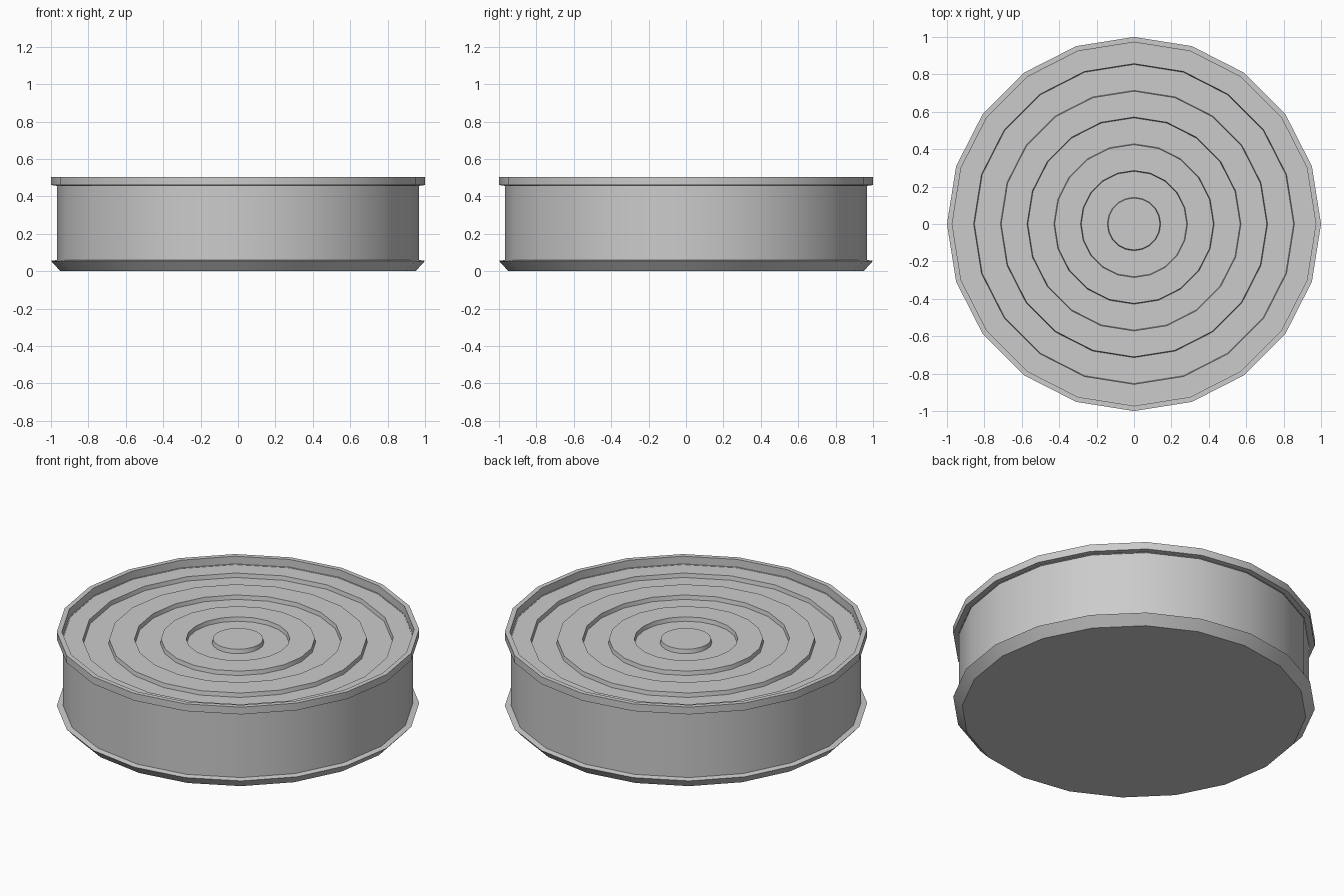
import bpy, bmesh, math

if "Cube" in bpy.data.objects:
    bpy.data.objects.remove(bpy.data.objects["Cube"])

SIDES = 20


def lathe(name, profile, angle):
    """Spin an (r, z) profile around z; end points with r = 0 are capped."""
    bm = bmesh.new()
    rings = []
    for r, z in profile:
        rings.append([bm.verts.new((r * math.cos(2 * math.pi * i / SIDES),
                                    r * math.sin(2 * math.pi * i / SIDES), z))
                      for i in range(SIDES)])
    for a, b in zip(rings, rings[1:]):
        for i in range(SIDES):
            j = (i + 1) % SIDES
            bm.faces.new((a[i], a[j], b[j], b[i]))
    bm.faces.new(rings[0][::-1])
    bm.faces.new(rings[-1])
    bmesh.ops.recalc_face_normals(bm, faces=bm.faces)
    mesh = bpy.data.meshes.new(name)
    bm.to_mesh(mesh)
    bm.free()
    obj = bpy.data.objects.new(name, mesh)
    bpy.context.collection.objects.link(obj)
    bpy.context.view_layer.objects.active = obj
    obj.select_set(True)
    bpy.ops.object.shade_smooth_by_angle(angle=math.radians(angle))
    obj.select_set(False)
    return obj


# Tin body: chamfered base flange, straight wall, overhanging rim, inner lip
profile = [(0.95, 0.0), (1.0, 0.055), (0.967, 0.06), (0.967, 0.457),
           (1.0, 0.46), (1.0, 0.504), (0.972, 0.504), (0.972, 0.455)]

# Lid: concentric pressed ridges, each a small step ending in the raised centre
high, low = 0.455, 0.43
for n in range(6, 0, -1):
    r = n / 7
    before, after = (high, low) if n % 2 == 0 else (low, high)
    if n == 6:
        profile.append((r, high))
        profile.append((r - 0.004, low))
    else:
        profile += [(r, before), (r - 0.004, after)]
lathe("round_tin", profile, 40)
